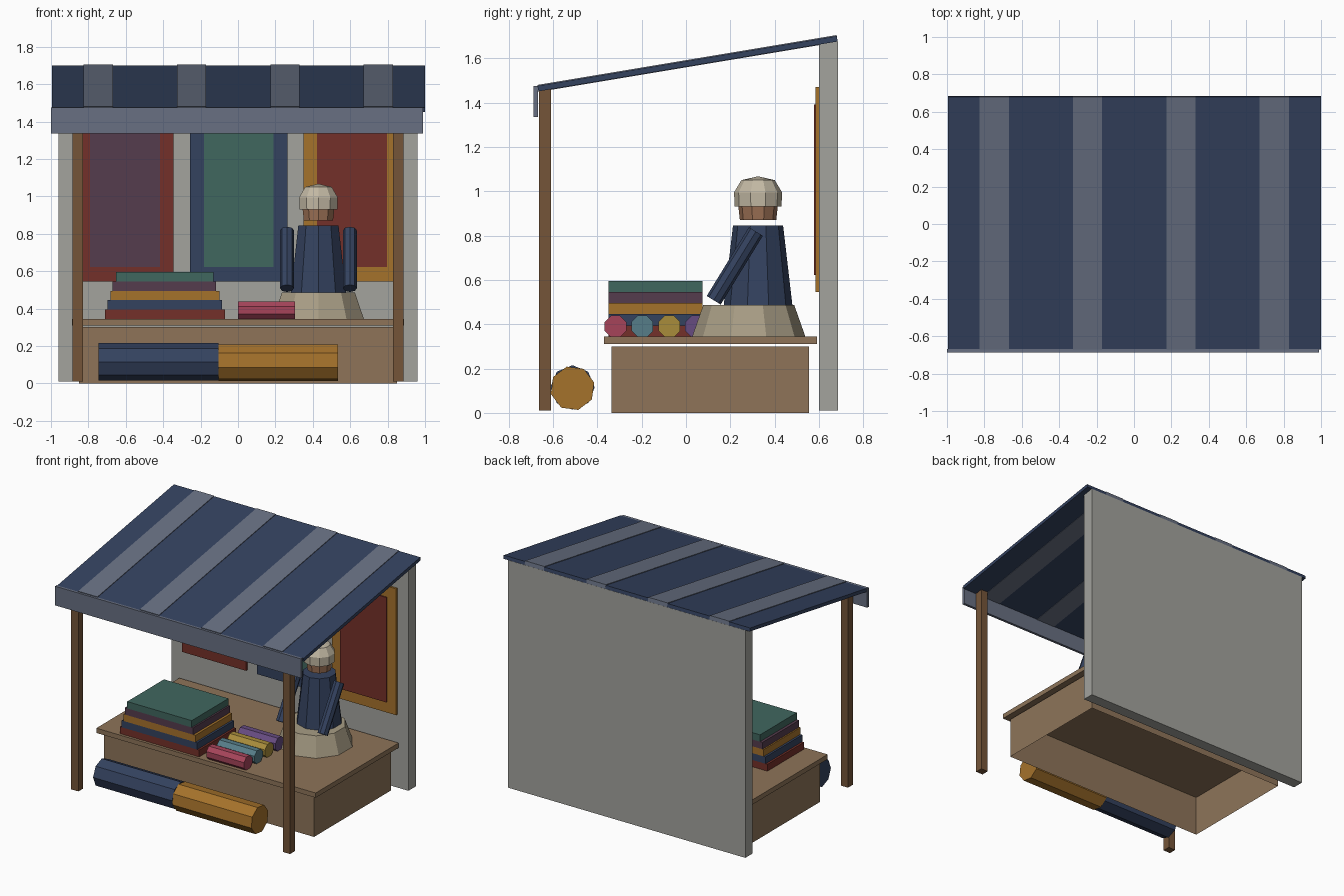
import bpy, bmesh
from math import atan2, hypot, pi, radians
from mathutils import Vector, Matrix

if "Cube" in bpy.data.objects:
    bpy.data.objects.remove(bpy.data.objects["Cube"])


def material(name, hexcode):
    srgb = [int(hexcode[i:i + 2], 16) / 255 for i in (0, 2, 4)]
    m = bpy.data.materials.new(name)
    m.diffuse_color = (*[((c + 0.055) / 1.055) ** 2.4 for c in srgb], 1)
    m.use_nodes = True
    m.node_tree.nodes["Principled BSDF"].inputs["Base Color"].default_value = m.diffuse_color
    return m


MAT = {n: material(n, h) for n, h in dict(
    navy="34425F", slate="687082", wall="A3A39D", wood="755539", tan="8E7459",
    red="743029", ochre="A5722B", purple="553C4D", teal="40675F", pink="A6445A",
    blue="567D88", yellow="A88C3B", violet="664B80", skin="9E7256",
    linen="C2B8A3", robe="A89D85").items()}


def finish(name, bm, mat):
    bmesh.ops.recalc_face_normals(bm, faces=bm.faces)
    me = bpy.data.meshes.new(name)
    bm.to_mesh(me)
    bm.free()
    me.materials.append(MAT[mat])
    ob = bpy.data.objects.new(name, me)
    bpy.context.collection.objects.link(ob)
    return ob


def box(name, mat, x, y, z, tilt=0, open_bottom=False):
    """Box from (min, max) ranges, optionally tilted about x."""
    bm = bmesh.new()
    bmesh.ops.create_cube(bm, size=1)
    for v in bm.verts:
        v.co = Vector(v.co[i] * (r[1] - r[0]) for i, r in enumerate((x, y, z)))
    if open_bottom:
        low = [f for f in bm.faces if all(v.co.z < 0 for v in f.verts)]
        bmesh.ops.delete(bm, geom=low, context='FACES_ONLY')
    ob = finish(name, bm, mat)
    ob.location = [sum(r) / 2 for r in (x, y, z)]
    ob.rotation_euler.x = tilt
    return ob


def rod(name, mat, a, b, r, sides=8, twist=0):
    """Capped faceted cylinder between two points."""
    a, b = Vector(a), Vector(b)
    bm = bmesh.new()
    bmesh.ops.create_cone(bm, cap_ends=True, segments=sides, radius1=r, radius2=r,
                          depth=(b - a).length, matrix=Matrix.Rotation(twist, 4, 'Z'))
    ob = finish(name, bm, mat)
    ob.location = (a + b) / 2
    ob.rotation_euler = (b - a).to_track_quat('Z', 'Y').to_euler()
    return ob


def lathe(name, mat, x, y, profile, sides=10):
    """Stacked rings of (radius, z), closed at both ends."""
    bm = bmesh.new()
    rings = []
    for r, z in profile:
        rings.append([bm.verts.new(Matrix.Rotation(2 * pi * i / sides, 3, 'Z')
                                   @ Vector((0, r, 0)) + Vector((x, y, z)))
                      for i in range(sides)])
    for lo, hi in zip(rings, rings[1:]):
        for i in range(sides):
            j = (i + 1) % sides
            bm.faces.new((lo[i], lo[j], hi[j], hi[i]))
    bm.faces.new(rings[0])
    bm.faces.new(rings[-1])
    bmesh.ops.remove_doubles(bm, verts=bm.verts, dist=1e-4)
    return finish(name, bm, mat)


# stall frame
box("back_wall", "wall", (-.96, .96), (.60, .685), (.01, 1.675))
for side, x in (("left", -.857), ("right", .857)):
    box(f"{side}_post", "wood", (x - .029, x + .029), (-.664, -.608), (.01, 1.46))

# sloping canopy with raised stripes and front valance
slope, length = atan2(.225, 1.35), hypot(.225, 1.35)
cy, cz = .007, 1.575
yr = (cy - length / 2, cy + length / 2)
box("canopy", "navy", (-.995, 1.0), yr, (cz - .0125, cz + .0125), slope)
for i in range(4):
    x = -.747 + i * .499
    box(f"canopy_stripe_{i + 1}", "slate", (x - .078, x + .078), yr,
        (cz - .015, cz + .017), slope)
box("valance", "slate", (-1.0, .99), (-.687, -.668), (1.335, 1.475))

# counter
box("counter_base", "tan", (-.85, .85), (-.335, .555), (0, .30), open_bottom=True)
box("counter_top", "tan", (-.888, .888), (-.37, .59), (.31, .345))

# wall hangings
for x, border, panel in ((-.605, "red", "purple"), (.004, "navy", "teal"), (.61, "ochre", "red")):
    box("hanging_border", border, (x - .26, x + .26), (.585, .602), (.545, 1.47))
    box("hanging_panel", panel, (x - .187, x + .187), (.577, .59), (.622, 1.39))

# folded cloth stack
stack = [("red", -.712, -.07), ("navy", -.697, -.085), ("ochre", -.682, -.10),
         ("purple", -.672, -.118), ("teal", -.652, -.13)]
for i, (mat, x0, x1) in enumerate(stack):
    z = .345 + i * .05
    box(f"folded_cloth_{i + 1}", mat, (x0, x1), (-.35, .075), (z, z + .05))

# small cloth rolls on the counter
for mat, y in (("pink", -.318), ("blue", -.197), ("yellow", -.075), ("violet", .045)):
    rod(f"small_roll_{mat}", mat, (0, y, .39), (.305, y, .39), .053, 8, pi / 8)

# large rolls on the ground
rod("large_roll_left", "navy", (-.745, -.512, .115), (-.105, -.512, .115), .1)
rod("large_roll_right", "ochre", (-.105, -.512, .111), (.535, -.512, .111), .101, 8, radians(15))

# seated shopkeeper
fx, fy = .43, .325
lathe("seated_robe", "robe", fx, .283, [(.255, .345), (.205, .487)])
lathe("torso", "navy", fx, fy, [(.155, .485), (.113, .845)])
lathe("face", "skin", fx, fy, [(.082, .87), (.09, .94)])
lathe("head_wrap", "linen", fx, fy, [(.106, .93), (.108, .995), (.075, 1.05), (0, 1.067)])
for side, s in (("left", -1), ("right", 1)):
    x = fx + s * .168
    rod(f"{side}_arm", "navy", (x, .315, .818), (x, .125, .508), .037)
